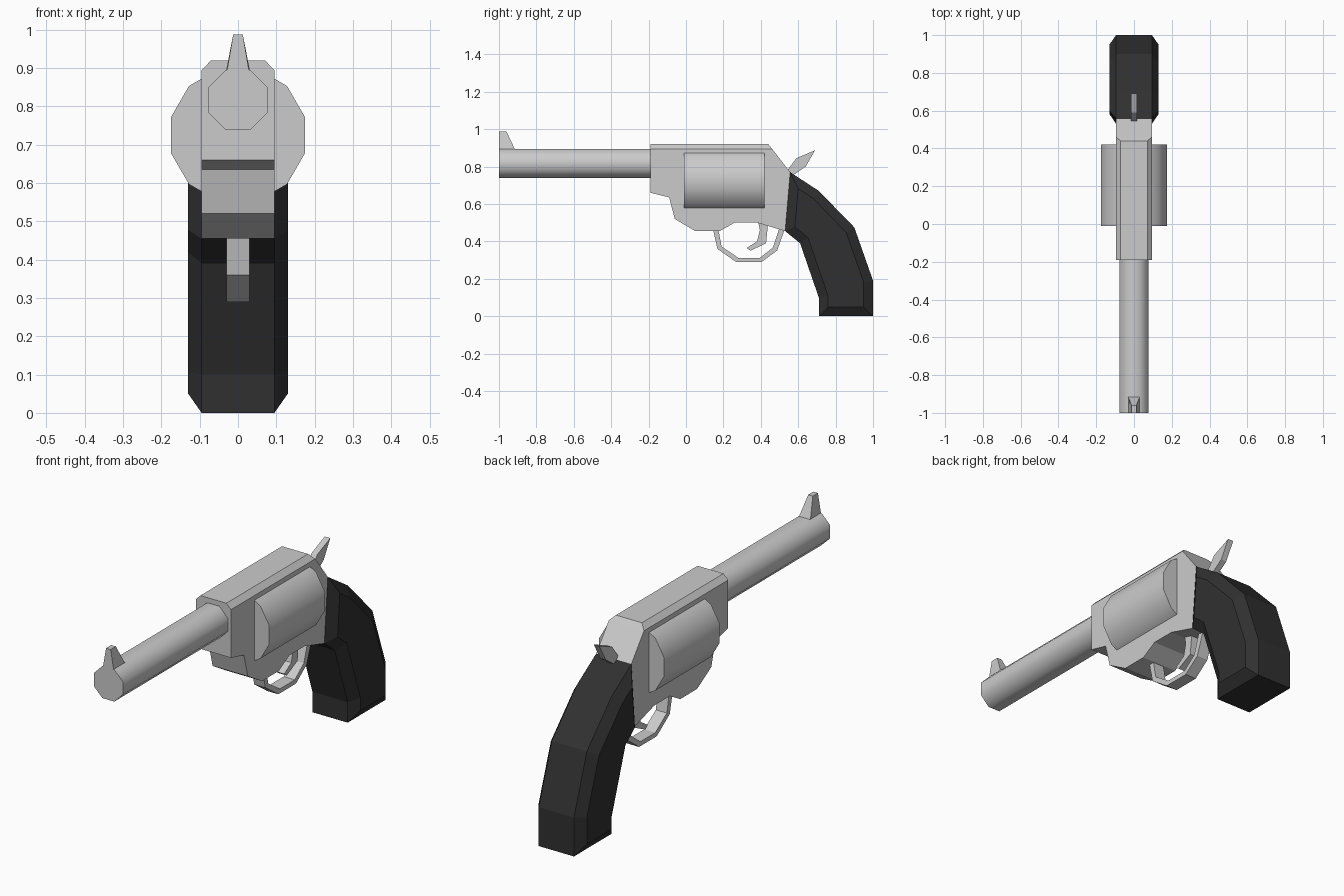
import bpy, bmesh, math
from mathutils import Matrix

if "Cube" in bpy.data.objects:
    bpy.data.objects.remove(bpy.data.objects["Cube"])


def finish(bm, name, smooth=False):
    bmesh.ops.recalc_face_normals(bm, faces=bm.faces[:])
    mesh = bpy.data.meshes.new(name)
    bm.to_mesh(mesh)
    bm.free()
    obj = bpy.data.objects.new(name, mesh)
    bpy.context.collection.objects.link(obj)
    if smooth:
        for p in mesh.polygons:
            p.use_smooth = True
        mesh.set_sharp_from_angle(angle=math.radians(50))
    return obj


def prism(profile, half_width):
    """Side profile in (y, z), extruded symmetrically along x."""
    bm = bmesh.new()
    face = bm.faces.new([bm.verts.new((-half_width, y, z)) for y, z in profile])
    ext = bmesh.ops.extrude_face_region(bm, geom=[face], use_keep_orig=True)
    for v in ext["geom"]:
        if isinstance(v, bmesh.types.BMVert):
            v.co.x = half_width
    bmesh.ops.recalc_face_normals(bm, faces=bm.faces[:])
    bm.normal_update()
    return bm


def tube(name, sides, apothem, y0, y1, z):
    """Solid round bar along y with flats on its sides."""
    bm = bmesh.new()
    r = apothem / math.cos(math.pi / sides)
    bmesh.ops.create_cone(bm, cap_ends=True, segments=sides, radius1=r, radius2=r, depth=y1 - y0)
    # put a flat, not a corner, at the side
    side = max(bm.verts, key=lambda v: v.co.x)
    if abs(side.co.x - r) < 1e-4 or abs(side.co.y) < 1e-4:
        bmesh.ops.rotate(bm, verts=bm.verts[:], matrix=Matrix.Rotation(math.pi / sides, 3, 'Z'))
    bmesh.ops.rotate(bm, verts=bm.verts[:], matrix=Matrix.Rotation(math.pi / 2, 3, 'X'))
    bmesh.ops.translate(bm, verts=bm.verts[:], vec=(0, (y0 + y1) / 2, z))
    return finish(bm, name, True)


# Frame with a chamfered top strap
bm = prism([(-0.19, 0.895), (0.46, 0.895), (0.557, 0.77), (0.53, 0.455), (0.38, 0.5),
            (0.26, 0.5), (0.18, 0.455), (0.05, 0.455), (-0.06, 0.52), (-0.09, 0.635),
            (-0.19, 0.66)], 0.095)
top = max(bm.faces, key=lambda f: f.calc_center_median().z)
ext = bmesh.ops.extrude_face_region(bm, geom=[top])
for v in [g for g in ext["geom"] if isinstance(g, bmesh.types.BMVert)]:
    v.co.x *= 0.74
    v.co.z = 0.92
    if v.co.y > 0:
        v.co.y = 0.44
if top.is_valid:
    bmesh.ops.delete(bm, geom=[top], context='FACES_ONLY')
finish(bm, "frame")

# Barrel and cylinder drum
tube("barrel", 8, 0.078, -1.0, -0.18, 0.817)
tube("cylinder", 12, 0.175, -0.01, 0.42, 0.725)

# Front sight, narrowing upward
bm = prism([(-1, 0.88), (-1, 0.988), (-0.96, 0.988), (-0.915, 0.893), (-0.915, 0.88)], 0.031)
for v in bm.verts:
    if v.co.z > 0.95:
        v.co.x *= 0.4
finish(bm, "front_sight")

# Grip with chamfered side panels
bm = prism([(0.557, 0.77), (0.71, 0.67), (0.9, 0.475), (1, 0.19), (1, 0), (0.71, 0),
            (0.71, 0.1), (0.61, 0.39), (0.53, 0.455)], 0.095)
sides = [f for f in bm.faces if abs(f.normal.x) > 0.9]
bmesh.ops.inset_individual(bm, faces=sides, thickness=0.05, depth=0.035, use_even_offset=True)
grip = finish(bm, "grip")
mat = bpy.data.materials.new("dark_grip")
mat.diffuse_color = (0.03, 0.03, 0.03, 1)
mat.use_nodes = True
mat.node_tree.nodes["Principled BSDF"].inputs["Base Color"].default_value = mat.diffuse_color
grip.data.materials.append(mat)

# Trigger guard: open strap following an outer and an inner path
outer = [(0.143, 0.47), (0.168, 0.36), (0.268, 0.29), (0.405, 0.29), (0.488, 0.352), (0.528, 0.465)]
inner = [(0.172, 0.47), (0.19, 0.373), (0.28, 0.312), (0.395, 0.312), (0.465, 0.367), (0.5, 0.475)]
finish(prism(outer + inner[::-1], 0.03), "trigger_guard")

# Trigger
finish(prism([(0.385, 0.51), (0.44, 0.51), (0.428, 0.39), (0.345, 0.35), (0.325, 0.365),
              (0.38, 0.4), (0.395, 0.46)], 0.022), "trigger")

# Hammer
finish(prism([(0.5, 0.75), (0.545, 0.785), (0.59, 0.845), (0.69, 0.887), (0.64, 0.8),
              (0.575, 0.755), (0.57, 0.7)], 0.015), "hammer")
